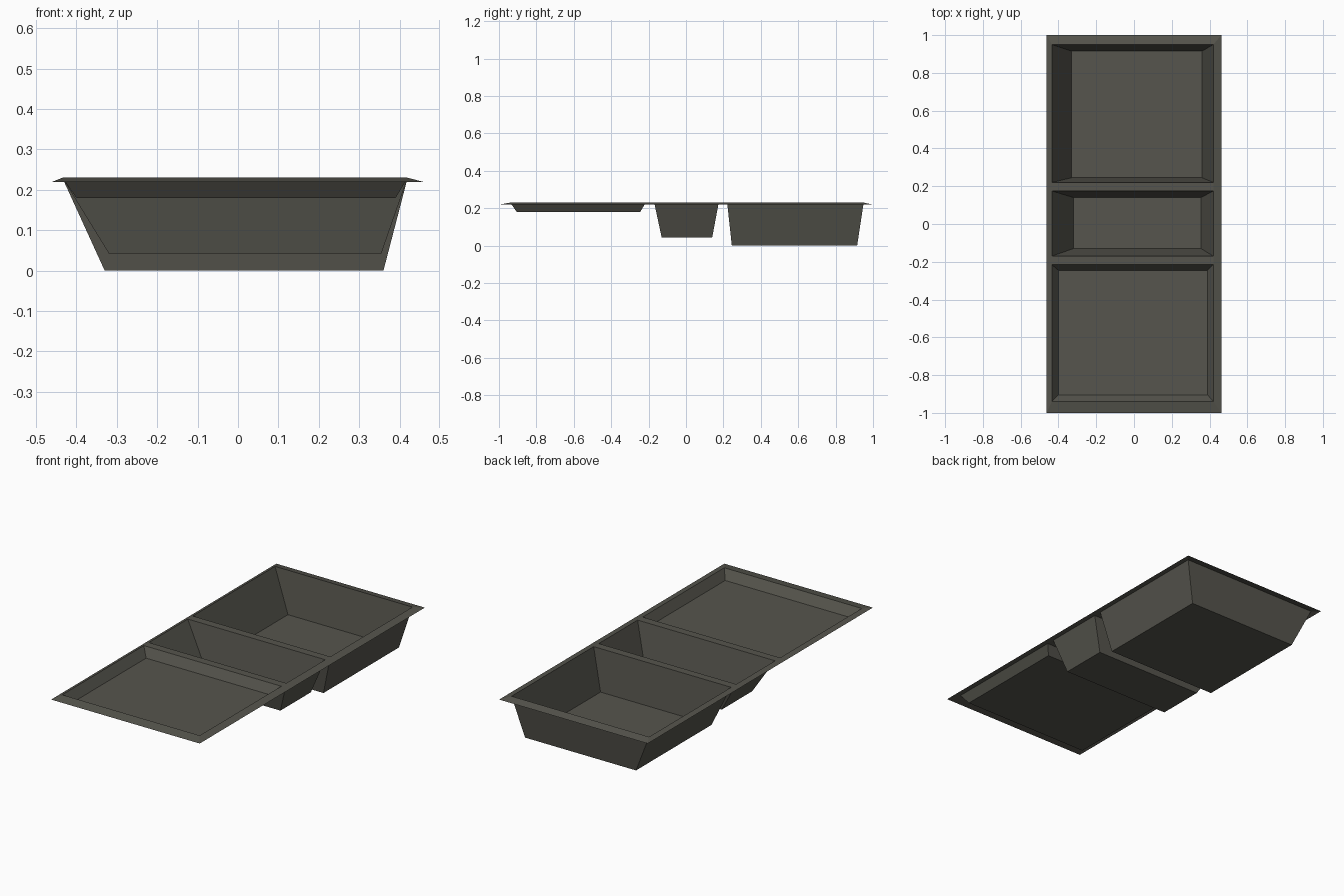
import bpy
import bmesh

cube = bpy.data.objects.get("Cube")
if cube:
    bpy.data.objects.remove(cube, do_unlink=True)

# Single olive grey plastic
plastic = bpy.data.materials.new("olive_grey_plastic")
plastic.use_nodes = True
colour = (0.092, 0.09, 0.074, 1)
plastic.diffuse_color = colour
plastic.node_tree.nodes["Principled BSDF"].inputs["Base Color"].default_value = colour

RIM_Z, EDGE_Z = 0.23, 0.219
LEFT, RIGHT = -0.435, 0.42


def ring(bm, x0, x1, y0, y1, z):
    """Rectangle of four vertices, counter-clockwise from above."""
    return [bm.verts.new(p) for p in
            ((x0, y0, z), (x1, y0, z), (x1, y1, z), (x0, y1, z))]


def bridge(bm, outer, inner):
    """Four sloping faces between two rectangles."""
    for i in range(4):
        j = (i + 1) % 4
        bm.faces.new((outer[i], outer[j], inner[j], inner[i]))


def make_object(name, bm):
    bmesh.ops.remove_doubles(bm, verts=bm.verts, dist=0.0001)
    mesh = bpy.data.meshes.new(name)
    bm.to_mesh(mesh)
    bm.free()
    mesh.materials.append(plastic)
    obj = bpy.data.objects.new(name, mesh)
    bpy.context.collection.objects.link(obj)


# Compartments: opening y range, floor x range, floor y range, floor height
compartments = {
    "shallow_front_tray": ((-0.94, -0.215), (-0.40, 0.39), (-0.905, -0.245), 0.18),
    "narrow_middle_tray": ((-0.17, 0.175), (-0.32, 0.355), (-0.13, 0.14), 0.043),
    "deep_back_tray": ((0.22, 0.95), (-0.33, 0.36), (0.245, 0.915), 0.0),
}
for name, (top_y, floor_x, floor_y, floor_z) in compartments.items():
    bm = bmesh.new()
    opening = ring(bm, LEFT, RIGHT, *top_y, RIM_Z)
    floor = ring(bm, *floor_x, *floor_y, floor_z)
    bridge(bm, opening, floor)
    bm.faces.new(floor)
    make_object(name, bm)

# Sloping outer rim
openings = [c[0] for c in compartments.values()]
bm = bmesh.new()
bridge(bm, ring(bm, -0.462, 0.462, -1, 1, EDGE_Z),
       ring(bm, LEFT, RIGHT, openings[0][0], openings[-1][1], RIM_Z))
make_object("outer_rim", bm)

# Flat dividers between neighbouring compartments
bm = bmesh.new()
for before, after in zip(openings, openings[1:]):
    bm.faces.new(ring(bm, LEFT, RIGHT, before[1], after[0], RIM_Z))
make_object("dividers", bm)
